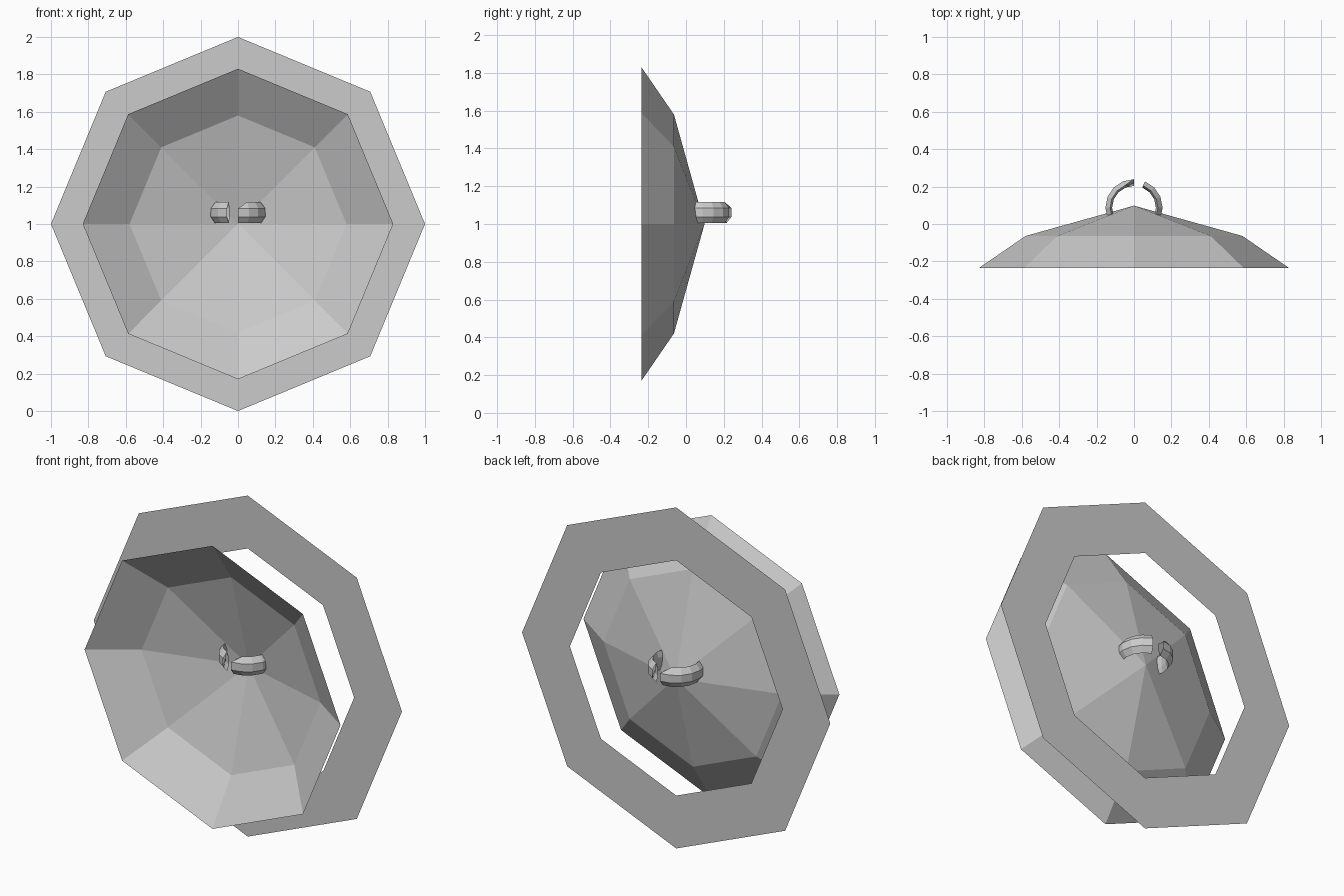
import bpy
import math

cube = bpy.data.objects.get("Cube")
if cube:
    bpy.data.objects.remove(cube, do_unlink=True)

# One plain grey for every part
GREY = (0.6, 0.6, 0.6, 1)
grey = bpy.data.materials.new("light grey")
grey.diffuse_color = GREY
grey.use_nodes = True
grey.node_tree.nodes["Principled BSDF"].inputs["Base Color"].default_value = GREY


def add_part(name, verts, faces, location):
    mesh = bpy.data.meshes.new(name)
    mesh.from_pydata(verts, [], faces)
    mesh.materials.append(grey)
    mesh.validate()
    mesh.update()
    part = bpy.data.objects.new(name, mesh)
    part.location = location
    bpy.context.collection.objects.link(part)
    return part


def octagon(radius, y):
    angles = [math.tau * i / 8 for i in range(8)]
    return [(radius * math.cos(a), y, radius * math.sin(a)) for a in angles]


def bridge(start_a, start_b):
    return [(start_a + i, start_a + (i + 1) % 8, start_b + (i + 1) % 8, start_b + i)
            for i in range(8)]


# Shallow eight-sided dish: rim, shoulder and pointed centre
dish_verts = octagon(0.83, -0.236) + octagon(0.58, -0.064) + [(0, 0.098, 0)]
dish_faces = bridge(0, 8) + [(8 + i, 8 + (i + 1) % 8, 16) for i in range(8)]
add_part("dish", dish_verts, dish_faces, (0, 0, 1))

# Flat octagonal frame behind the dish
add_part("flat_frame", octagon(1, 0) + octagon(0.69, 0), bridge(0, 8), (0, 0.091, 1))

# Small faceted loop through the dish centre, made of two broken halves.
# The section is (radius, height), from the outer face around to the inner one.
SECTION = [(0.153, -0.023), (0.153, 0.023), (0.128, 0.056),
           (0.117, 0.023), (0.117, -0.023), (0.128, -0.056)]
SIDES = len(SECTION)
STEP = math.tau / 16


def loop_half(name, start):
    verts, faces = [], []
    for i in range(8):
        a = start + i * STEP
        verts += [(r * math.cos(a), r * math.sin(a), z) for r, z in SECTION]
    for i in range(7):
        for j in range(SIDES):
            k = (j + 1) % SIDES
            p, q = i * SIDES, (i + 1) * SIDES
            quad = (p + j, q + j, q + k, p + k)
            if i == 0 and j in (1, 2):
                # Chipped upper faces at the broken end
                quad = (p + j, q + j, q + k) if j == 1 else (q + j, q + k, p + k)
            faces.append(quad)
    return add_part(name, verts, faces, (0, 0.087, 1.061))


loop_half("left_loop", -math.pi / 2)
loop_half("right_loop", math.pi / 2)
